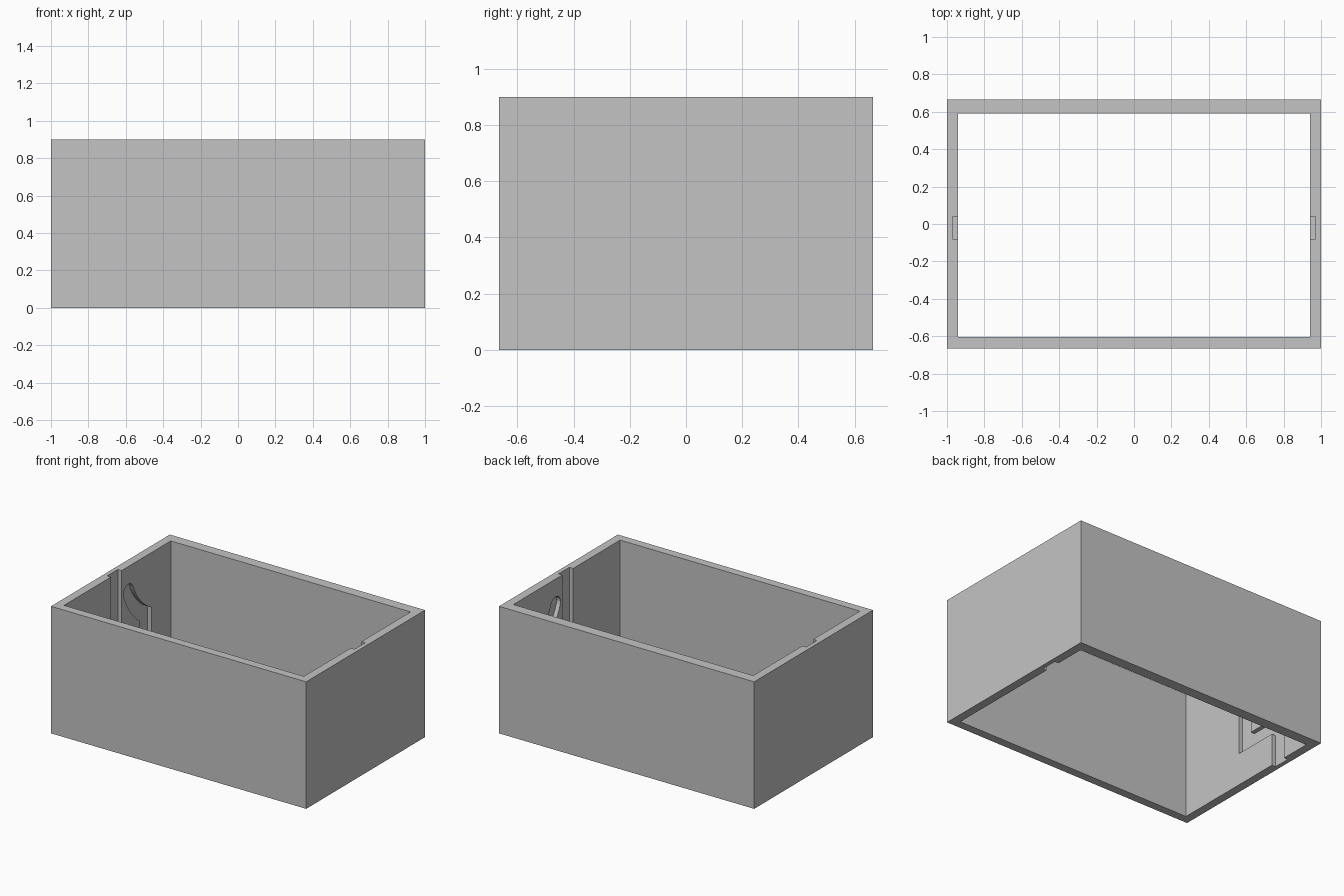
import bpy, bmesh, math

if "Cube" in bpy.data.objects:
    bpy.data.objects.remove(bpy.data.objects["Cube"])

grey = bpy.data.materials.new("plain grey")
grey.diffuse_color = (0.55, 0.55, 0.55, 1)
grey.use_nodes = True
grey.node_tree.nodes["Principled BSDF"].inputs["Base Color"].default_value = grey.diffuse_color


def prism(name, outline, x0, x1):
    """Extrude a (y, z) outline along x."""
    bm = bmesh.new()
    face = bm.faces.new([bm.verts.new((x0, y, z)) for y, z in outline])
    ext = bmesh.ops.extrude_face_region(bm, geom=[face])
    for v in ext["geom"]:
        if isinstance(v, bmesh.types.BMVert):
            v.co.x = x1
    bmesh.ops.recalc_face_normals(bm, faces=bm.faces)
    mesh = bpy.data.meshes.new(name)
    bm.to_mesh(mesh)
    bm.free()
    mesh.materials.append(grey)
    obj = bpy.data.objects.new(name, mesh)
    bpy.context.collection.objects.link(obj)
    return obj


def rect(y0, y1, z0, z1):
    return [(y0, z0), (y1, z0), (y1, z1), (y0, z1)]


def cut(target, cutter):
    mod = target.modifiers.new("cut", 'BOOLEAN')
    mod.operation = 'DIFFERENCE'
    mod.solver = 'EXACT'
    mod.object = cutter
    bpy.context.view_layer.objects.active = target
    bpy.ops.object.modifier_apply(modifier=mod.name)
    bpy.data.objects.remove(cutter)


def arc(radius, a0, a1, n=10):
    return [(CY + radius * math.cos(math.radians(a0 + (a1 - a0) * i / n)),
             CZ + radius * math.sin(math.radians(a0 + (a1 - a0) * i / n)))
            for i in range(n + 1)]


# Guide track: entry from the top, crossing, exit at the bottom, curved branch
CY, CZ = 0.56, 0.89
R_IN, R_OUT, END = 0.42, 0.53, 201
a = math.radians(END)
mid, cap_r = (R_IN + R_OUT) / 2, (R_OUT - R_IN) / 2
cap = []
for i in range(1, 8):
    t = math.pi * i / 8
    cap.append((CY + (mid - cap_r * math.cos(t)) * math.cos(a) + cap_r * math.sin(t) * math.sin(a),
                CZ + (mid - cap_r * math.cos(t)) * math.sin(a) - cap_r * math.sin(t) * math.cos(a)))

track = [(-0.08, 1.0), (-0.08, 0.23), (0.25, 0.23), (0.25, -0.1), (0.37, -0.1)]
track += arc(R_IN, 243.4, END) + cap + arc(R_OUT, END, 233.6)
track += [(0.25, 0.335), (0.04, 0.335), (0.04, 1.0)]

# Open rectangular sleeve
sleeve = prism("sleeve", rect(-0.665, 0.665, 0, 0.9), -1, 1)
cut(sleeve, prism("void_cutter", rect(-0.605, 0.59, -0.2, 1.1), -0.94, 0.94))

# Mirrored track grooves in the two side walls
for side in (-1, 1):
    cut(sleeve, prism("track_cutter", track, side * 0.9, side * 0.97))
